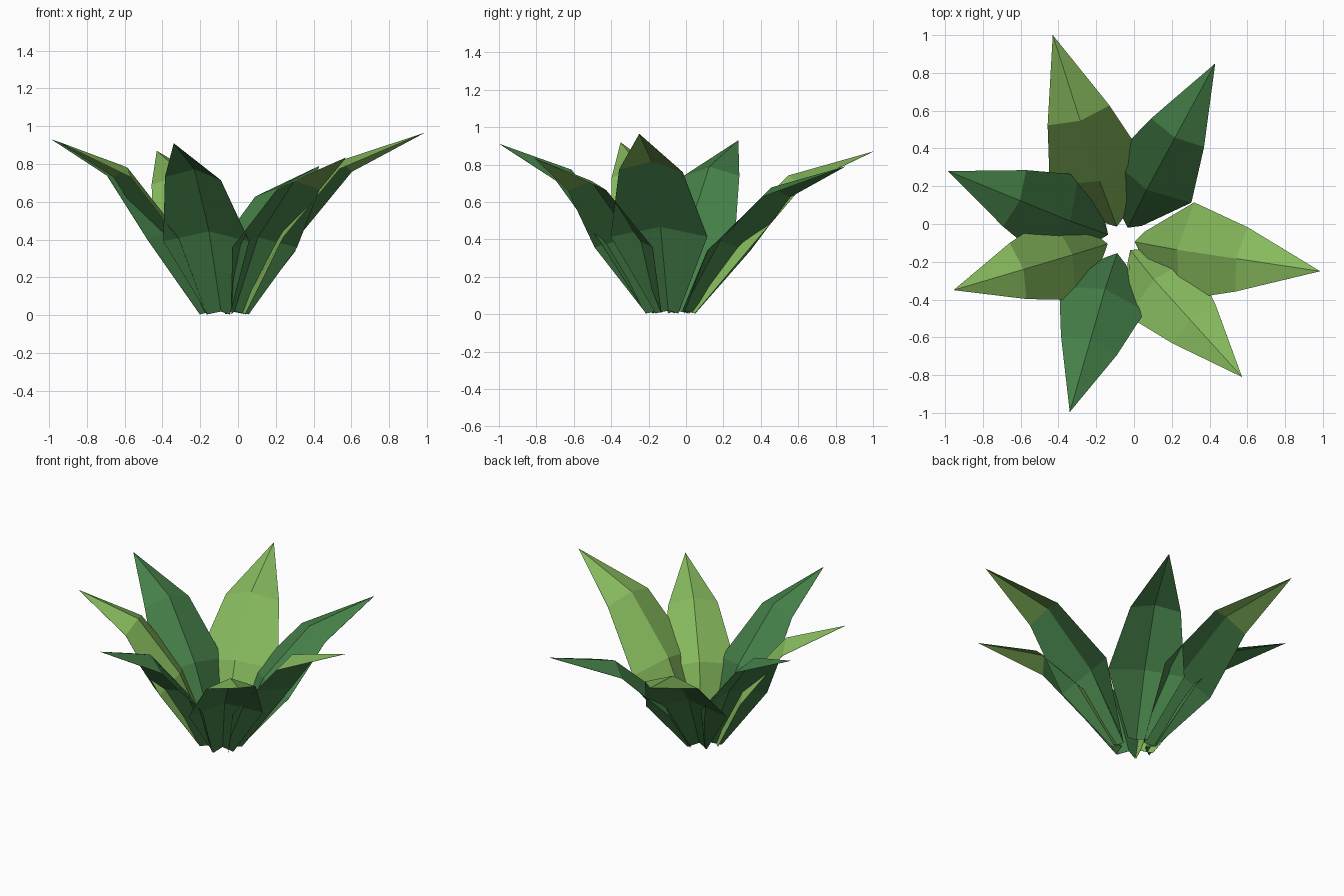
import bpy, math
from mathutils import Vector

if "Cube" in bpy.data.objects:
    bpy.data.objects.remove(bpy.data.objects["Cube"])

CENTRE = Vector((-0.08, -0.09, 0))
BASE_SHIFT = Vector((0.011, 0.006, 0))


def material(name, rgb):
    m = bpy.data.materials.new(name)
    m.diffuse_color = (*rgb, 1)
    m.use_nodes = True
    m.node_tree.nodes["Principled BSDF"].inputs["Base Color"].default_value = m.diffuse_color
    return m


light = material("light_leaf_green", (0.24, 0.49, 0.11))
dark = material("dark_leaf_green", (0.06, 0.217, 0.066))


def leaf(name, tip, is_light, roll=0.0):
    """Folded pointed leaf: base, two wide rings and a tip."""
    tip = Vector(tip)
    flat = Vector((tip.x - CENTRE.x, tip.y - CENTRE.y, 0))
    R, Z = flat.length, tip.z
    out = flat.normalized()
    left = Vector((-out.y, out.x, 0))
    s = math.hypot(R, Z) / 1.437

    # rows: edge radius, edge height, half width, midrib radius, midrib height, roll
    rows = [
        (0.118, 0.005, 0.062, 0.073, 0.02, 0),
        (0.338 * R, 0.43 * Z, 0.26 * s, 0.338 * R - 0.053, 0.43 * Z + 0.053, 0),
        (0.61 * R, 0.795 * Z, 0.172 * s, 0.61 * R - 0.03, 0.795 * Z + 0.05, roll),
    ]
    verts = []
    for i, (r, z, w, rm, zm, tilt) in enumerate(rows):
        c = CENTRE + BASE_SHIFT if i == 0 else CENTRE
        edge = c + out * r + Vector((0, 0, z))
        rib = c + out * rm + Vector((0, 0, zm))
        lift = Vector((0, 0, tilt)) - out * tilt
        verts += [edge + left * w - lift, rib, edge - left * w + lift]
    verts.append(tip)

    faces = []
    for i in (0, 3):
        for j in (0, 1):
            a = i + j
            faces.append((a, a + 1, a + 4, a + 3))
    faces += [(6, 7, 9), (7, 8, 9)]

    mesh = bpy.data.meshes.new(name)
    mesh.from_pydata(verts, [], faces)
    # light leaves have a dark underside except at the tip
    for m in ((light, dark, light) if is_light else (dark, dark, dark)):
        mesh.materials.append(m)
    for p in mesh.polygons:
        p.material_index = 2 if len(p.vertices) == 3 else 0
    obj = bpy.data.objects.new(name, mesh)
    bpy.context.collection.objects.link(obj)

    # thin blade, underside takes the next material slot
    mod = obj.modifiers.new("thickness", 'SOLIDIFY')
    mod.thickness = 0.0015
    mod.offset = -1
    mod.material_offset = 1


# ring of seven leaves
leaf("leaf_back_left", (-0.43, 1.0, 0.87), True)
leaf("leaf_back_right", (0.43, 0.85, 0.79), False)
leaf("leaf_right", (0.985, -0.25, 0.965), True, 0.007)
leaf("leaf_front_right", (0.572, -0.81, 0.835), True)
leaf("leaf_front", (-0.34, -0.995, 0.91), False, 0.009)
leaf("leaf_left_front", (-0.955, -0.35, 0.92), True)
leaf("leaf_left_back", (-0.985, 0.28, 0.93), False)
